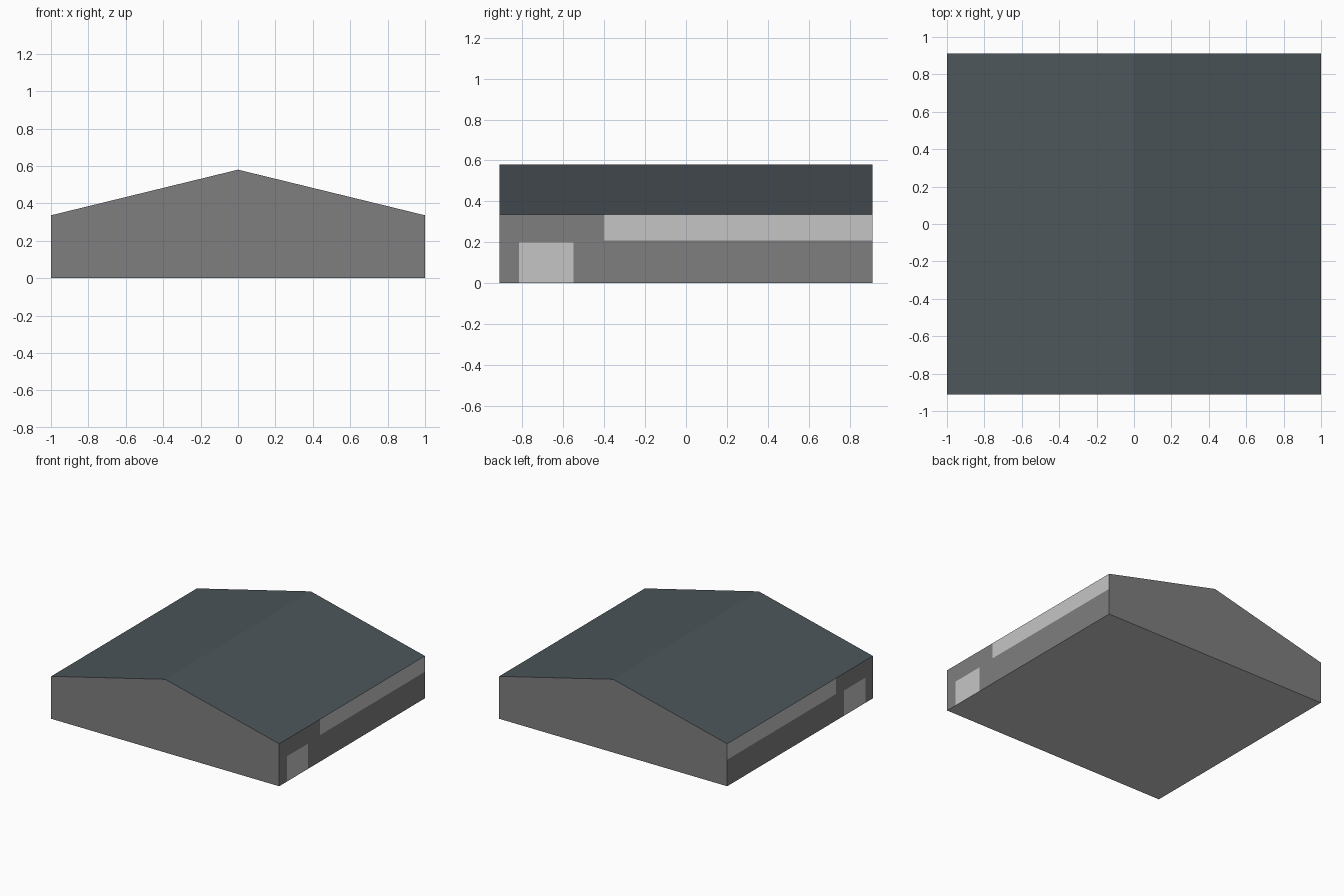
import bpy, bmesh

if "Cube" in bpy.data.objects:
    bpy.data.objects.remove(bpy.data.objects["Cube"])

W, D = 1.0, 0.912         # half width, half depth
EAVE, RIDGE = 0.336, 0.58
DOOR = (-0.817, -0.55)    # door extent along y
BAND = {1: -0.40, -1: -0.45}   # where the window band starts on each side


def material(name, rgb):
    m = bpy.data.materials.new(name)
    m.diffuse_color = (*rgb, 1)
    m.use_nodes = True
    m.node_tree.nodes["Principled BSDF"].inputs["Base Color"].default_value = m.diffuse_color
    return m


wall_grey = material("wall grey", (0.212, 0.212, 0.212))
panel_grey = material("light panel grey", (0.56, 0.56, 0.56))
roof_slate = material("roof slate", (0.072, 0.092, 0.102))


def finish(bm, name, mats):
    mesh = bpy.data.meshes.new(name)
    bm.to_mesh(mesh)
    bm.free()
    for m in mats:
        mesh.materials.append(m)
    ob = bpy.data.objects.new(name, mesh)
    bpy.context.collection.objects.link(ob)
    return ob


# Gabled walls and floor: profile swept from front to back, open on top
profile = [(-W, EAVE), (-W, 0), (W, 0), (W, EAVE), (0, RIDGE)]
bm = bmesh.new()
front = [bm.verts.new((x, -D, z)) for x, z in profile]
back = [bm.verts.new((x, D, z)) for x, z in profile]
bm.faces.new(front)
bm.faces.new(back[::-1])
for i in range(3):
    bm.faces.new((front[i], back[i], back[i + 1], front[i + 1]))
bmesh.ops.recalc_face_normals(bm, faces=bm.faces)
bm.normal_update()


def side_faces(side):
    return [f for f in bm.faces if f.normal.x * side > 0.9]


# Cut each side wall along the outlines, then colour the door and window band
for side, start in BAND.items():
    cuts = [((0, y, 0), (0, 1, 0)) for y in (*DOOR, start)]
    cuts += [((0, 0, z), (0, 0, 1)) for z in (0.2, 0.21)]
    for co, no in cuts:
        faces = side_faces(side)
        geom = faces + list({e for f in faces for e in f.edges}) + list({v for f in faces for v in f.verts})
        bmesh.ops.bisect_plane(bm, geom=geom, plane_co=co, plane_no=no, dist=1e-5)
        bm.normal_update()
    for f in side_faces(side):
        c = f.calc_center_median()
        door = DOOR[0] < c.y < DOOR[1] and c.z < 0.2
        f.material_index = int(door or (c.y > start and c.z > 0.21))

# Floor slab underside is the light grey too
for f in bm.faces:
    if f.normal.z < -0.9:
        f.material_index = 1
finish(bm, "walls_and_floor", [wall_grey, panel_grey])

# Roof: two slopes meeting at the ridge
bm = bmesh.new()
rows = [[bm.verts.new((x, y, z)) for y in (-D, D)]
        for x, z in ((-W, EAVE), (0, RIDGE), (W, EAVE))]
for a, b in zip(rows, rows[1:]):
    bm.faces.new((a[0], b[0], b[1], a[1]))
bm.normal_update()
finish(bm, "roof", [roof_slate])
